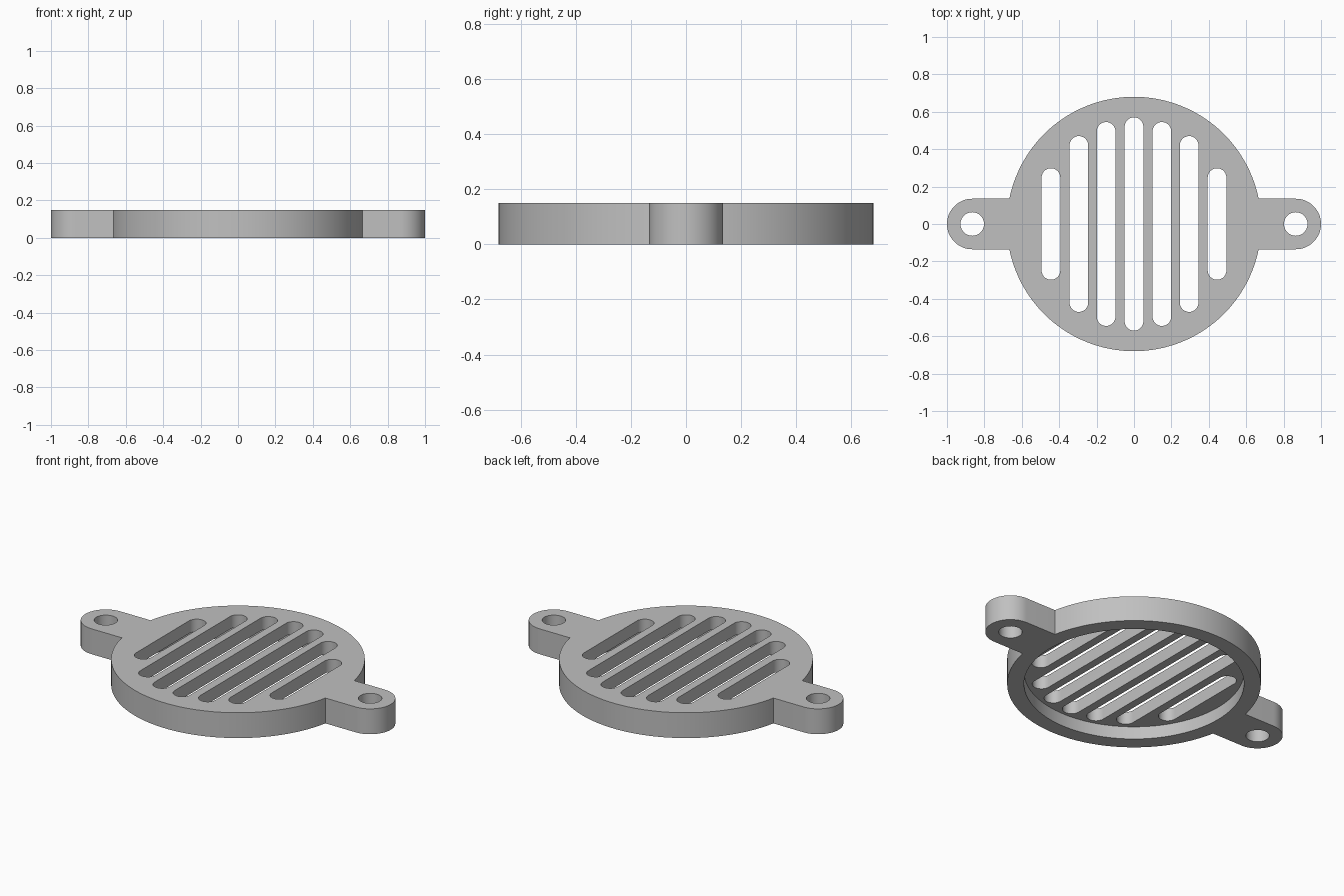
import bpy, bmesh, math

if "Cube" in bpy.data.objects:
    bpy.data.objects.remove(bpy.data.objects["Cube"])

H, R, RECESS_R, RECESS_Z = 0.15, 0.68, 0.59, 0.075
TAB_X, TAB_R, HOLE_R = 0.865, 0.135, 0.063

grey = bpy.data.materials.new("plain grey")
grey.diffuse_color = (0.53, 0.53, 0.53, 1)
grey.use_nodes = True
grey.node_tree.nodes["Principled BSDF"].inputs["Base Color"].default_value = grey.diffuse_color


def arc(cx, cy, r, a0, a1, n):
    return [(cx + r * math.cos(a0 + (a1 - a0) * i / n),
             cy + r * math.sin(a0 + (a1 - a0) * i / n)) for i in range(n + 1)]


def prism(name, pts, z0, z1):
    """Extrude a closed counter-clockwise outline from z0 to z1."""
    bm = bmesh.new()
    face = bm.faces.new([bm.verts.new((x, y, z0)) for x, y in pts])
    top = bmesh.ops.extrude_face_region(bm, geom=[face])["geom"]
    bmesh.ops.translate(bm, vec=(0, 0, z1 - z0),
                        verts=[v for v in top if isinstance(v, bmesh.types.BMVert)])
    bmesh.ops.recalc_face_normals(bm, faces=bm.faces)
    mesh = bpy.data.meshes.new(name)
    bm.to_mesh(mesh)
    bm.free()
    mesh.materials.append(grey)
    obj = bpy.data.objects.new(name, mesh)
    bpy.context.collection.objects.link(obj)
    return obj


# Body outline: round disc with a rounded ear on each side
half = math.pi / 2
a = math.asin(TAB_R / R)
outline = (arc(TAB_X, 0, TAB_R, -half, half, 32)
           + arc(0, 0, R, a, math.pi - a, 80)
           + arc(-TAB_X, 0, TAB_R, half, 3 * half, 32)
           + arc(0, 0, R, math.pi + a, 2 * math.pi - a, 80))
body = prism("drain_grate", outline, 0, H)

# Cutters: underside recess, screw holes, rounded slots
cutters = [prism("recess_cutter", arc(0, 0, RECESS_R, 0, 2 * math.pi, 128)[:-1], -0.1, RECESS_Z)]
for s in (-1, 1):
    cutters.append(prism("screw_hole_cutter",
                         arc(s * TAB_X, 0, HOLE_R, 0, 2 * math.pi, 40)[:-1], -0.1, H + 0.1))
W = 0.05
for x, length in ((0, 0.57), (0.149, 0.545), (0.295, 0.47), (0.444, 0.298)):
    for s in ((1,) if x == 0 else (-1, 1)):
        pts = (arc(s * x, length - W, W, 0, math.pi, 20)
               + arc(s * x, W - length, W, math.pi, 2 * math.pi, 20))
        cutters.append(prism("slot_cutter", pts, -0.1, H + 0.1))

bpy.context.view_layer.objects.active = body
body.select_set(True)
for c in cutters:
    c.hide_render = True
    mod = body.modifiers.new("cut", 'BOOLEAN')
    mod.operation = 'DIFFERENCE'
    mod.solver = 'EXACT'
    mod.object = c
    bpy.ops.object.modifier_apply(modifier=mod.name)
for c in cutters:
    bpy.data.objects.remove(c)

bpy.ops.object.shade_smooth_by_angle(angle=math.radians(30))
